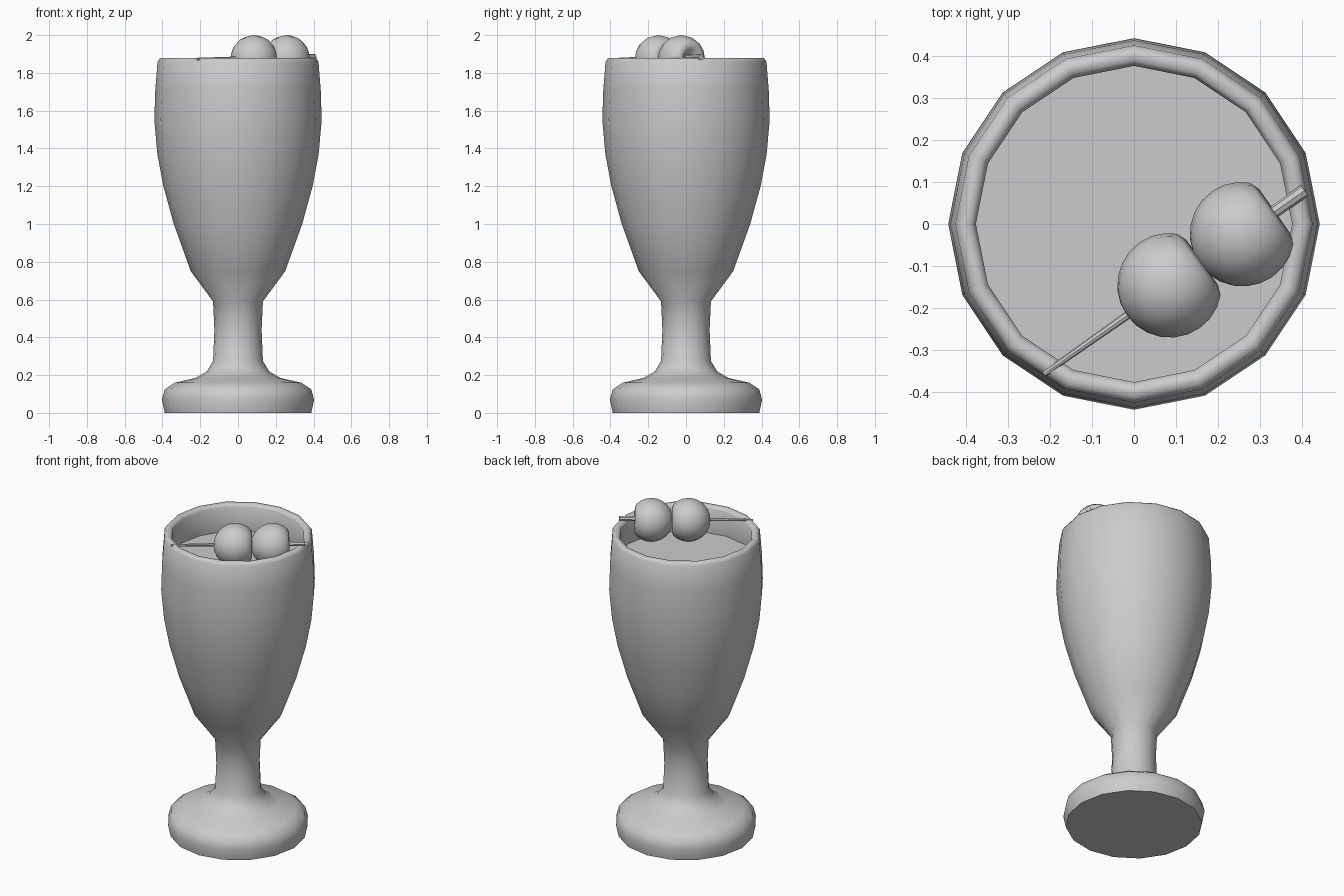
import bpy, bmesh, math
from mathutils import Vector, Matrix

if "Cube" in bpy.data.objects:
    bpy.data.objects.remove(bpy.data.objects["Cube"])

grey = bpy.data.materials.new("plain grey")
grey.diffuse_color = (0.6, 0.6, 0.6, 1)
grey.use_nodes = True
grey.node_tree.nodes["Principled BSDF"].inputs["Base Color"].default_value = grey.diffuse_color


def lathe(name, profile, sides, matrix=Matrix(), smooth_angle=60):
    """Revolve (radius, height) points about z; a zero radius makes a pole."""
    bm = bmesh.new()
    rings = []
    for r, z in profile:
        if r == 0:
            rings.append([bm.verts.new((0, 0, z))] * sides)
        else:
            rings.append([bm.verts.new((r * math.cos(math.tau * i / sides),
                                        r * math.sin(math.tau * i / sides), z))
                          for i in range(sides)])
    for a, b in zip(rings, rings[1:]):
        for i in range(sides):
            j = (i + 1) % sides
            corners = list(dict.fromkeys((a[i], a[j], b[j], b[i])))
            if len(corners) > 2:
                bm.faces.new(corners)
    bmesh.ops.recalc_face_normals(bm, faces=bm.faces)
    bm.transform(matrix)
    mesh = bpy.data.meshes.new(name)
    bm.to_mesh(mesh)
    bm.free()
    mesh.materials.append(grey)
    ob = bpy.data.objects.new(name, mesh)
    bpy.context.collection.objects.link(ob)
    bpy.ops.object.select_all(action='DESELECT')
    ob.select_set(True)
    bpy.context.view_layer.objects.active = ob
    bpy.ops.object.shade_smooth_by_angle(angle=math.radians(smooth_angle))
    return ob


# Goblet: foot, stem, bowl, rounded rim and inner wall
lathe("goblet", [
    (0, 0), (0.388, 0), (0.403, 0.07), (0.388, 0.125), (0.335, 0.16),
    (0.225, 0.185), (0.165, 0.22), (0.132, 0.275), (0.125, 0.44), (0.132, 0.59),
    (0.25, 0.75), (0.34, 1.0), (0.395, 1.2), (0.427, 1.37), (0.443, 1.55),
    (0.438, 1.71), (0.426, 1.86), (0.413, 1.878), (0.39, 1.876), (0.377, 1.86),
    (0.395, 1.70), (0.40, 1.55), (0.385, 1.37), (0.30, 1.0), (0.2, 0.76), (0, 0.66),
], 16)

# Drink surface
lathe("drink", [(0.396, 1.70), (0, 1.70)], 16)

# Cocktail pick, slightly tapered, resting across the rim
start, end = Vector((-0.215, -0.358, 1.873)), Vector((0.407, 0.080, 1.884))
axis = (end - start).normalized()
turn = axis.to_track_quat('Z', 'Y').to_matrix().to_4x4()
length = (end - start).length
lathe("pick", [(0, 0), (0.007, 0), (0.016, length), (0, length)], 8,
      Matrix.Translation(start) @ turn, 40)

# Two olives, each with one flattened and dimpled end
round_end = [(0.125 * math.sin(a), -0.125 * math.cos(a))
             for a in (math.radians(d) for d in range(15, 106, 15))]
olive = [(0, -0.125)] + round_end + [(0.108, 0.062), (0.09, 0.085), (0.068, 0.094),
                                     (0.045, 0.085), (0.028, 0.06), (0, 0.05)]
for name, centre in (("olive_inner", (0.085, -0.146, 1.875)),
                     ("olive_outer", (0.258, -0.024, 1.875))):
    lathe(name, olive, 16, Matrix.Translation(centre) @ turn)
